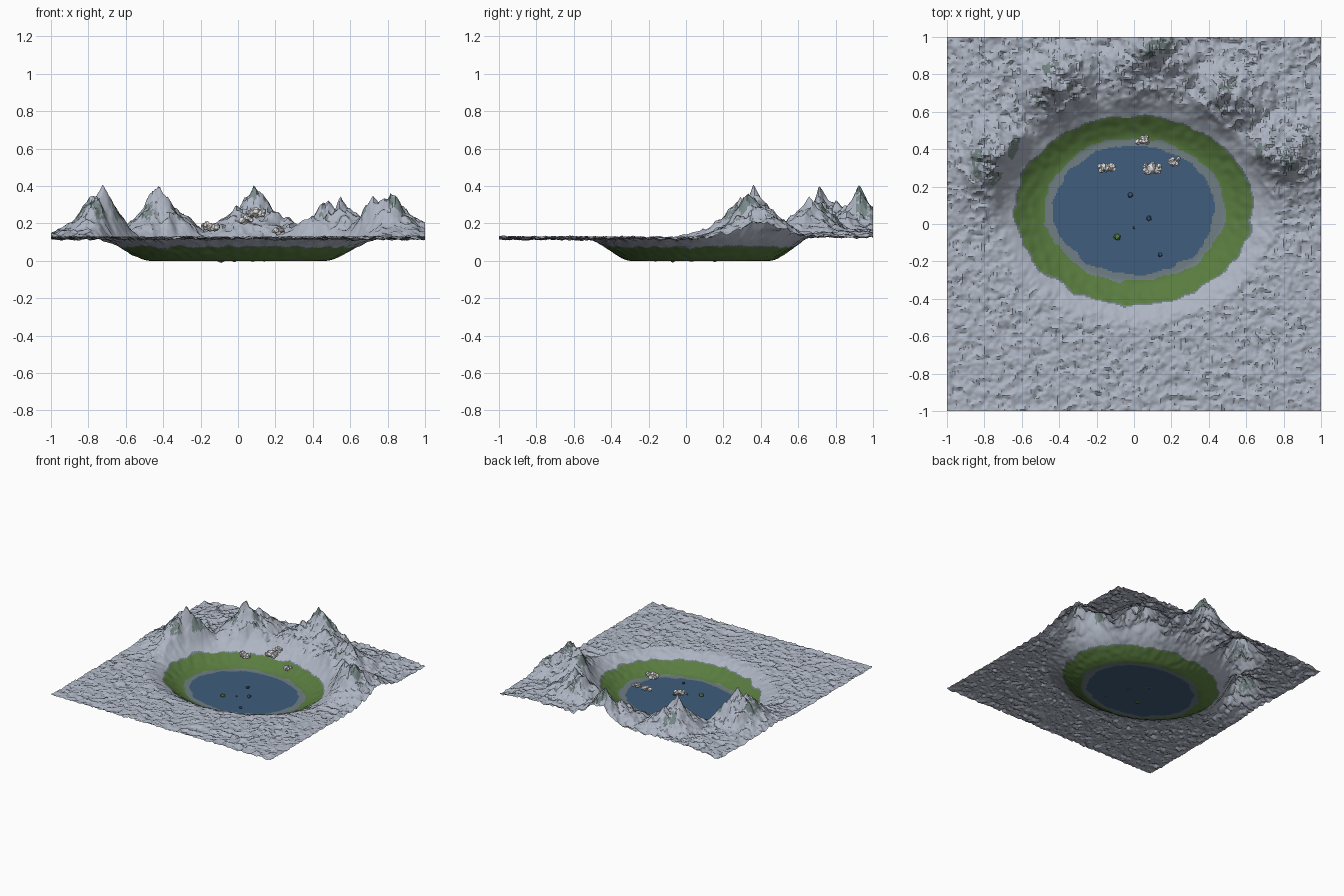
import bpy, bmesh, math, random
from mathutils import Vector, noise

cube = bpy.data.objects.get("Cube")
if cube:
    bpy.data.objects.remove(cube)
random.seed(4)


def material(name, rgb):
    m = bpy.data.materials.new(name)
    m.use_nodes = True
    m.diffuse_color = (*rgb, 1)
    m.node_tree.nodes["Principled BSDF"].inputs["Base Color"].default_value = (*rgb, 1)
    return m


rock = material("pale_rock", (0.42, 0.46, 0.54))
water = material("lake_blue", (0.05, 0.11, 0.2))
shore = material("shore_grey", (0.16, 0.21, 0.23))
grass = material("grass_green", (0.1, 0.2, 0.05))
mossy = material("mossy_rock", (0.19, 0.25, 0.25))
white = material("cloud_white", (0.8, 0.78, 0.78))


def make_object(name, bm, mats, smooth=None):
    mesh = bpy.data.meshes.new(name)
    bm.to_mesh(mesh)
    bm.free()
    obj = bpy.data.objects.new(name, mesh)
    bpy.context.collection.objects.link(obj)
    for m in mats:
        mesh.materials.append(m)
    if smooth:
        bpy.ops.object.select_all(action="DESELECT")
        obj.select_set(True)
        bpy.context.view_layer.objects.active = obj
        bpy.ops.object.shade_smooth_by_angle(angle=math.radians(smooth))
    return obj


def step(a, b, v):
    t = min(max((v - a) / (b - a), 0), 1)
    return t * t * (3 - 2 * t)


def wave(x, y, freq, seed=0.0):
    return noise.noise(Vector((x * freq, y * freq, seed)))


def ridges(x, y, freq, octaves=3):
    # sharp crested noise, roughly -1 to 1
    total, amp = 0, 0.6
    for i in range(octaves):
        total += amp * (1 - 2.6 * abs(wave(x, y, freq, i * 7.3)))
        freq, amp = freq * 2.1, amp * 0.5
    return total


def basin(x, y):
    # oval distance from the lake centre, 1 at the edge of the grass
    return math.hypot(x / 0.63, (y - 0.075) / 0.5)


# summits: x, y, height above the plain
SUMMITS = [(-0.73, 0.37, 0.25), (-0.76, 0.28, 0.19), (-0.42, 0.73, 0.25), (-0.36, 0.81, 0.17),
           (0.1, 0.93, 0.24), (0.0, 0.84, 0.15), (0.2, 0.85, 0.14), (0.47, 0.68, 0.19),
           (0.56, 0.66, 0.19), (0.73, 0.38, 0.2), (0.81, 0.35, 0.22), (0.88, 0.4, 0.17)]


def mountain(x, y):
    wx = x + 0.035 * wave(x, y, 8, 3.1)
    wy = y + 0.035 * wave(x, y, 8, 9.4)
    height = 0
    for px, py, h in SUMMITS:
        d = math.hypot(wx - px, wy - py) / 0.34
        height = max(height, h * max(1 - d, 0) ** 1.9)
    # low saddle that links the summits behind the lake
    saddle = 0.035 * step(1.15, 1.4, basin(x, y)) * step(0.1, 0.4, y) * step(1.0, 0.6, abs(x) * 0.9)
    return max(height, saddle)


def ground_height(x, y):
    e = basin(x, y)
    bowl = 0.062 * step(0.74, 1.04, e) + 0.055 * step(0.9, 1.24, e)
    rough = step(0.98, 1.3, e)
    m = mountain(x, y) * step(0.95, 1.3, e)
    crags = ridges(x, y, 11) * (0.012 * rough + 0.17 * m)
    pebbles = 0.008 * rough * wave(x, y, 42, 5)
    grass_bumps = 0.006 * step(0.76, 0.9, e) * wave(x, y, 22, 2)
    return max(bowl + m + crags + pebbles + grass_bumps, 0.0)


# Terrain sheet with the lake basin and the mountains
bm = bmesh.new()
bmesh.ops.create_grid(bm, x_segments=240, y_segments=240, size=1)
for v in bm.verts:
    v.co.z = ground_height(v.co.x, v.co.y)
bm.normal_update()
for f in bm.faces:
    c = f.calc_center_median()
    e = basin(c.x, c.y) + 0.035 * wave(c.x, c.y, 11, 6) + 0.012 * wave(c.x, c.y, 30, 1)
    if e < 0.69:
        f.material_index = 1
    elif e < 0.765 + 0.04 * wave(c.x, c.y, 7, 8):
        f.material_index = 2
    elif e < 1.0:
        f.material_index = 3
    elif e < 1.015:
        f.material_index = 2
    elif c.z > 0.22 and f.normal.z < 0.62 and wave(c.x, c.y, 9, 4) > 0.12:
        f.material_index = 4
make_object("terrain", bm, [rock, water, shore, grass, mossy], smooth=28)


def blob(bm, centre, size, detail=2, lump=0.0):
    new = bmesh.ops.create_icosphere(bm, subdivisions=detail, radius=1)["verts"]
    for v in new:
        k = 1 + lump * noise.noise(v.co * 2.5 + Vector(centre) * 40)
        v.co = Vector(centre) + Vector([a * s * k for a, s in zip(v.co, size)])


# Clouds: x, y, z, width
for i, (x, y, z, w) in enumerate([(-0.15, 0.295, 0.18, 0.11), (0.1, 0.295, 0.25, 0.115),
                                  (0.22, 0.335, 0.16, 0.085), (0.04, 0.45, 0.22, 0.09)]):
    bm = bmesh.new()
    for k in range(11):
        t = random.uniform(-0.36, 0.36)
        r = w * random.uniform(0.12, 0.2) * (1.15 - abs(t))
        blob(bm, (x + t * w, y + random.uniform(-0.16, 0.16) * w,
                  z + random.uniform(-0.08, 0.16) * w * (1 - abs(t))), (r, r, r), 2, 0.5)
    make_object("cloud_%d" % (i + 1), bm, [white])

# Small islet and stones standing in the lake
bm = bmesh.new()
blob(bm, (-0.09, -0.07, 0.006), (0.02, 0.016, 0.014), 2, 0.4)
make_object("islet", bm, [grass])
for i, (x, y, r) in enumerate([(-0.02, 0.155, 0.014), (0.08, 0.03, 0.014),
                               (0.14, -0.165, 0.011), (0.0, -0.02, 0.006)]):
    bm = bmesh.new()
    blob(bm, (x, y, 0.006), (r, r, r * 0.8), 2, 0.4)
    make_object("lake_stone_%d" % (i + 1), bm, [water])
